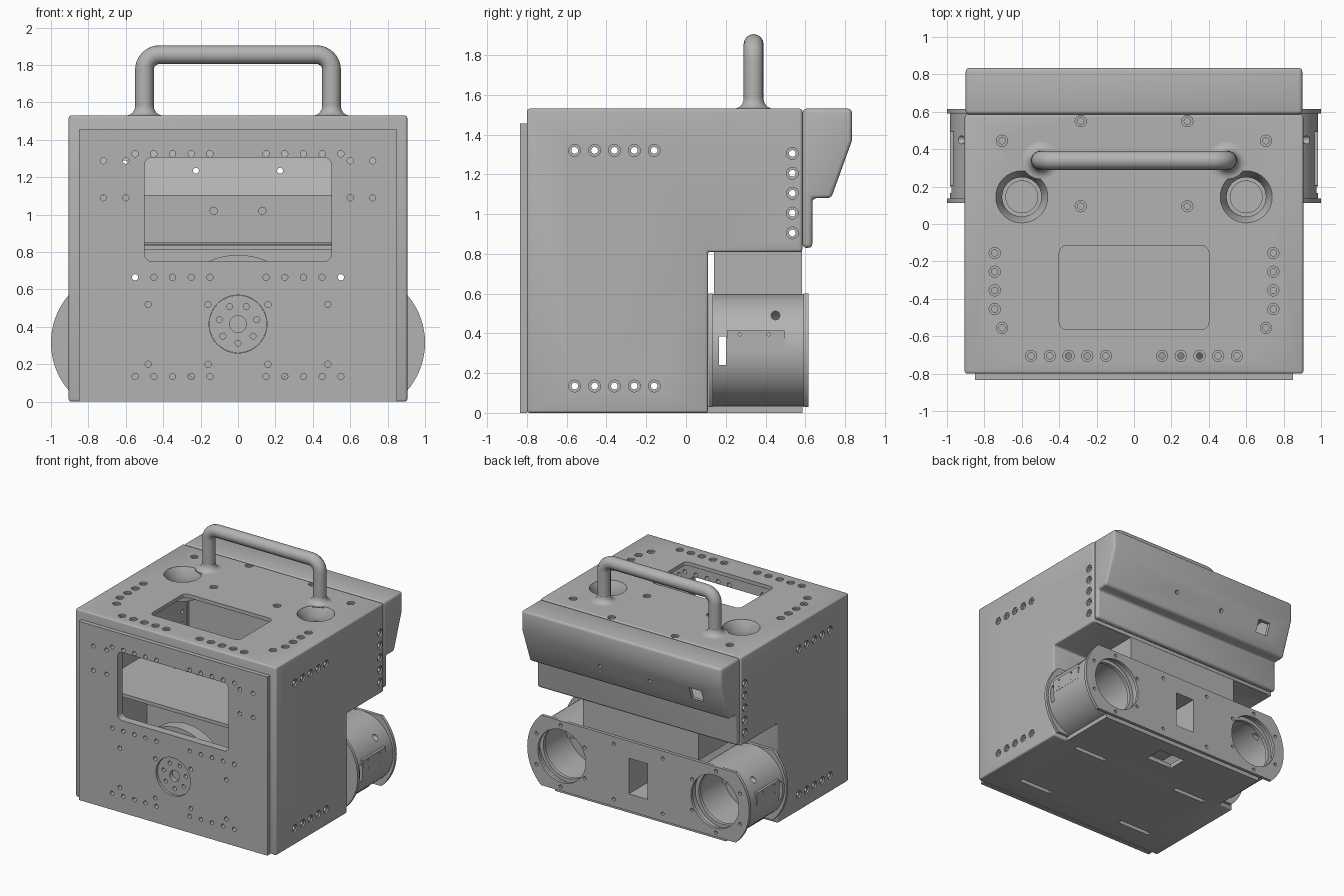
import bpy, bmesh, math
from mathutils import Matrix, Vector

if "Cube" in bpy.data.objects:
    bpy.data.objects.remove(bpy.data.objects["Cube"])

GREY = (0.45, 0.45, 0.45, 1)
metal = bpy.data.materials.new("satin grey")
metal.use_nodes = True
metal.diffuse_color = GREY
metal.node_tree.nodes["Principled BSDF"].inputs["Base Color"].default_value = GREY

ROT = {"x": Matrix.Rotation(math.pi / 2, 4, "Y"), "-x": Matrix.Rotation(-math.pi / 2, 4, "Y"),
       "y": Matrix.Rotation(-math.pi / 2, 4, "X"), "-y": Matrix.Rotation(math.pi / 2, 4, "X"),
       "z": Matrix()}


def finish(name, bm):
    bmesh.ops.recalc_face_normals(bm, faces=bm.faces)
    me = bpy.data.meshes.new(name)
    bm.to_mesh(me)
    bm.free()
    me.materials.append(metal)
    ob = bpy.data.objects.new(name, me)
    bpy.context.collection.objects.link(ob)
    return ob


def add_box(bm, x0, x1, y0, y1, z0, z1):
    mid = Vector((x0 + x1, y0 + y1, z0 + z1)) / 2
    size = Matrix.Diagonal((x1 - x0, y1 - y0, z1 - z0, 1))
    bmesh.ops.create_cube(bm, size=1, matrix=Matrix.Translation(mid) @ size)


def add_cyl(bm, centre, axis, r, length, seg=16):
    # starts at centre and runs along the axis
    m = Matrix.Translation(centre) @ ROT[axis] @ Matrix.Translation((0, 0, length / 2))
    bmesh.ops.create_cone(bm, cap_ends=True, segments=seg, radius1=r, radius2=r, depth=length, matrix=m)


def add_lathe(bm, profile, centre=(0, 0, 0), axis="z", seg=16):
    m = Matrix.Translation(centre) @ ROT[axis]
    rings = []
    for r, h in profile:
        n = seg if r > 0 else 1
        rings.append([bm.verts.new(m @ Vector((r * math.cos(2 * math.pi * i / seg),
                                               r * math.sin(2 * math.pi * i / seg), h))) for i in range(n)])
    for a, b in zip(rings, rings[1:]):
        for i in range(seg):
            quad = [a[i % len(a)], a[(i + 1) % len(a)], b[(i + 1) % len(b)], b[i % len(b)]]
            bm.faces.new(list(dict.fromkeys(quad)))


def add_prism(bm, points, axis, lo, hi):
    # extrude a 2D outline: (y, z) along x, (x, z) along y, (x, y) along z
    place = {"x": lambda p, t: (t, p[0], p[1]), "y": lambda p, t: (p[0], t, p[1]),
             "z": lambda p, t: (p[0], p[1], t)}[axis]
    face = bm.faces.new([bm.verts.new(place(p, lo)) for p in points])
    new = bmesh.ops.extrude_face_region(bm, geom=[face])["geom"]
    step = Vector(place((0, 0), hi - lo))
    bmesh.ops.translate(bm, verts=[v for v in new if isinstance(v, bmesh.types.BMVert)], vec=step)


def rounded(x0, x1, y0, y1, r):
    pts = []
    corners = [(x1 - r, y1 - r), (x0 + r, y1 - r), (x0 + r, y0 + r), (x1 - r, y0 + r)]
    for k, (cx, cy) in enumerate(corners):
        for i in range(6):
            a = math.pi / 2 * (k + i / 5)
            pts.append((cx + r * math.cos(a), cy + r * math.sin(a)))
    return pts


def make(name, add, *args, bevel=0):
    bm = bmesh.new()
    add(bm, *args)
    ob = finish(name, bm)
    if bevel:
        mod = ob.modifiers.new("bevel", "BEVEL")
        mod.width, mod.segments, mod.limit_method = bevel, 3, "ANGLE"
        bake(ob)
    return ob


def bake(ob):
    ob.data = bpy.data.meshes.new_from_object(ob.evaluated_get(bpy.context.evaluated_depsgraph_get()))
    ob.modifiers.clear()


def cut(ob, *jobs):
    # each group of disjoint cutter shapes is one boolean
    bm = bmesh.new()
    for add, *args in jobs:
        add(bm, *args)
    tool = finish("cutter", bm)
    mod = ob.modifiers.new("cut", "BOOLEAN")
    mod.operation, mod.solver, mod.object = "DIFFERENCE", "EXACT", tool
    bpy.context.view_layer.update()
    bake(ob)
    bpy.data.objects.remove(tool)


def both(points):
    return [(s * x, v) for x, v in points for s in (-1, 1)]


ROW = [0.15 + 0.1 * i for i in range(5)]
# screw hole with counterbore, sunk below its origin
SINK = [(0, 0.02), (0.03, 0.02), (0.03, -0.012), (0.017, -0.012), (0.017, -0.06), (0, -0.06)]

# body shell with the notch under its rear
body = make("body_shell", add_prism, [(-.8, 0), (.11, 0), (.11, .81), (.585, .81), (.585, 1.53), (-.8, 1.53)],
            "x", -.905, .905, bevel=.013)
cut(body, (add_prism, [(-.77, .03), (.08, .03), (.08, .84), (.7, .84), (.7, 1.5), (-.77, 1.5)],
           "x", -.875, .875))
front_window = rounded(-.5, .5, .75, 1.305, .04)
cut(body, (add_prism, front_window, "y", -.9, -.7),
    (add_prism, rounded(-.4, .4, -.565, -.115, .04), "z", 1.4, 1.6),
    (add_cyl, (0, -.9, .415), "y", .155, .2, 40),
    *[(add_cyl, (s * .6, .145, 1.4), "z", .139, .2, 40) for s in (-1, 1)],
    *[(add_box, s * .5 - .15, s * .5 + .15, y - .018, y + .018, -.1, .1) for s in (-1, 1) for y in (-.59, .07)])
top_holes = both([(.285, .55), (.285, .095), (.705, .445), (.705, -.555)]
                 + [(x, -.705) for x in ROW] + [(.745, -.155 - .1 * i) for i in range(4)])
side_holes = [(-.01 - x - .0, z) for x in ROW for z in (.135, 1.32)] + [(.535, .905 + .1 * i) for i in range(5)]
cut(body, *[(add_lathe, SINK, (x, y, 1.53)) for x, y in top_holes],
    *[(add_lathe, SINK, (s * .905, y, z), "x" if s > 0 else "-x") for y, z in side_holes for s in (-1, 1)])
front_holes = both([(x, z) for x in ROW for z in (.135, .665, 1.325)]
                   + [(x, z) for x in (.6, .72) for z in (1.09, 1.288)]
                   + [(x, z) for x in (.16, .48) for z in (.2, .52)])
cut(body, *[(add_cyl, (x, -.9, z), "y", .017, 1.1 if z == .665 else .2, 12) for x, z in front_holes])

# raised front plate
plate = make("front_plate", add_box, -.85, .85, -.835, -.8, 0, 1.455)
cut(plate, (add_prism, front_window, "y", -.9, -.7), (add_cyl, (0, -.9, .415), "y", .155, .2, 40),
    *[(add_cyl, (x, -.9, z), "y", .017, .2, 12) for x, z in front_holes])

# motor hub behind the plate
hub = make("motor_hub", add_cyl, (0, -.815, .415), "y", .154, .1, 40)
cut(hub, (add_cyl, (0, -.9, .415), "y", .045, .12, 24),
    *[(add_cyl, (.103 * math.cos(a), -.9, .415 + .103 * math.sin(a)), "y", .016, .14, 12)
      for a in [2 * math.pi * (i + .25) / 7 for i in range(7)]])
make("motor_disc", add_cyl, (0, -.765, .41), "y", .375, .1, 64)

# inner shelf
shelf = make("inner_shelf", add_box, -.874, .874, -.6, .58, .81, .838)
cut(shelf, *[(add_cyl, (x, y, .7), "z", .017, .2, 12) for x, y in both([(x, y) for x in ROW for y in (0, .45)])])

# rear hood, open toward the body
hood = make("rear_hood", add_prism, [(.586, .83), (.635, .83), (.635, 1.08), (.73, 1.08), (.835, 1.37),
                                     (.835, 1.53), (.586, 1.53)], "x", -.9, .9, bevel=.02)
cut(hood, (add_prism, [(.5, .85), (.61, .85), (.61, 1.105), (.71, 1.105), (.805, 1.37), (.805, 1.5), (.5, 1.5)],
           "x", -.87, .87))
cut(hood, (add_box, -.7, -.59, .65, .9, 1.19, 1.29),
    *[(add_cyl, (s * .225, .65, 1.235), "y", .016, .2, 12) for s in (-1, 1)],
    *[(add_cyl, (s * .13, .55, 1.02), "y", .02, .07, 12) for s in (-1, 1)])

# sunken cups on the top
for s, side in ((1, "left"), (-1, "right")):
    cup = [(0, 1.38), (.155, 1.38), (.155, 1.51), (.14, 1.53), (.105, 1.46), (.105, 1.42), (.085, 1.42),
           (.085, 1.4), (0, 1.4)]
    make(side + "_top_cup", add_lathe, cup, (s * .6, .145, 0), "z", 40)

# carrying handle with flared feet
curve = bpy.data.curves.new("handle", "CURVE")
curve.dimensions, curve.bevel_depth, curve.bevel_resolution, curve.use_fill_caps = "3D", .05, 6, True
arc = [(.42 + .08 * math.cos(a), 1.775 + .08 * math.sin(a)) for a in [math.pi / 16 * i for i in range(9)]]
path = [(.5, 1.51)] + arc
path += [(-x, z) for x, z in reversed(path)]
spline = curve.splines.new("POLY")
spline.points.add(len(path) - 1)
for p, (x, z) in zip(spline.points, path):
    p.co = (x, .34, z, 1)
handle_curve = bpy.data.objects.new("handle_path", curve)
bpy.context.collection.objects.link(handle_curve)
bpy.context.view_layer.update()
handle = bpy.data.objects.new("handle", bpy.data.meshes.new_from_object(
    handle_curve.evaluated_get(bpy.context.evaluated_depsgraph_get())))
bpy.context.collection.objects.link(handle)
handle.data.materials.clear()
handle.data.materials.append(metal)
bpy.data.objects.remove(handle_curve)
flare = [(.1 - .05 * math.sin(a), 1.58 - .05 * math.cos(a)) for a in [math.pi / 12 * i for i in range(7)]]
for s, side in ((1, "left"), (-1, "right")):
    make(side + "_handle_foot", add_lathe, [(0, 1.52), (.1, 1.52)] + flare + [(0, 1.58)],
         (s * .5, .34, 0), "z", 32)

# rear pod: two end plates with arc ends cut flat above and below
limit = math.asin(.285 / .39)
arc_end = [(.61 + .39 * math.cos(a), .315 + .39 * math.sin(a)) for a in
           [limit * (i / 10 - 1) for i in range(21)]]
outline = arc_end + [(-x, z) for x, z in reversed(arc_end)]
back_plate = make("pod_back_plate", add_prism, outline, "y", .59, .615)
make("pod_front_plate", add_prism, outline, "y", .112, .137)
screws = both([(.7 + .25 * math.cos(a), .315 + .25 * math.sin(a)) for a in
               [math.pi / 3 * (i + .5) for i in range(6)]] + [(.22, .54), (.22, .09)])
cut(back_plate, *[(add_cyl, (s * .69, .5, .315), "y", .215, .2, 48) for s in (-1, 1)],
    (add_box, -.085, .085, .5, .7, .17, .46),
    *[(add_cyl, (x, .5, z), "y", .014, .2, 12) for x, z in screws])

# drums with a stepped bore, side slot, and side cover
for s, side in ((1, "left"), (-1, "right")):
    drum = make(side + "_drum", add_cyl, (s * .7, .13, .315), "y", .284, .465, 64)
    cut(drum, (add_lathe, [(0, .18), (.235, .18), (.235, .5), (.215, .5), (.215, .53), (.245, .53),
                           (.245, .7), (0, .7)], (s * .7, 0, .315), "y", 48))
    cut(drum, (add_box, s * .7 - .4, s * .7 + .4, .165, .2, .24, .385),
        (add_cyl, (s * .8, .45, .49), "x" if s > 0 else "-x", .022, .3, 16))
    cover = make(side + "_drum_cover", add_box, s * .96 - .025, s * .96 + .025, .205, .495, .31, .415)
    cut(cover, *[(add_cyl, (s * .9, y, z), "x" if s > 0 else "-x", .008, .2, 10)
                 for y in (.27, .415) for z in (.33, .395)])

# centre pocket, pod carrier and rear base
pocket = make("centre_pocket", add_box, -.11, .11, .22, .595, .1, .5)
cut(pocket, (add_box, -.085, .085, .26, .7, .17, .46))
make("pod_carrier", add_box, -.52, .52, .14, .583, .59, .812)
rear_base = make("rear_base", add_box, -.77, .77, .1, .585, 0, .035)
cut(rear_base, (add_box, -.12, .12, .3, .46, -.1, .1))

# smooth shading on rounded surfaces
for ob in bpy.context.view_layer.objects:
    ob.select_set(ob.type == "MESH" and metal.name in ob.data.materials)
bpy.context.view_layer.objects.active = body
bpy.ops.object.shade_smooth_by_angle(angle=math.radians(32))
